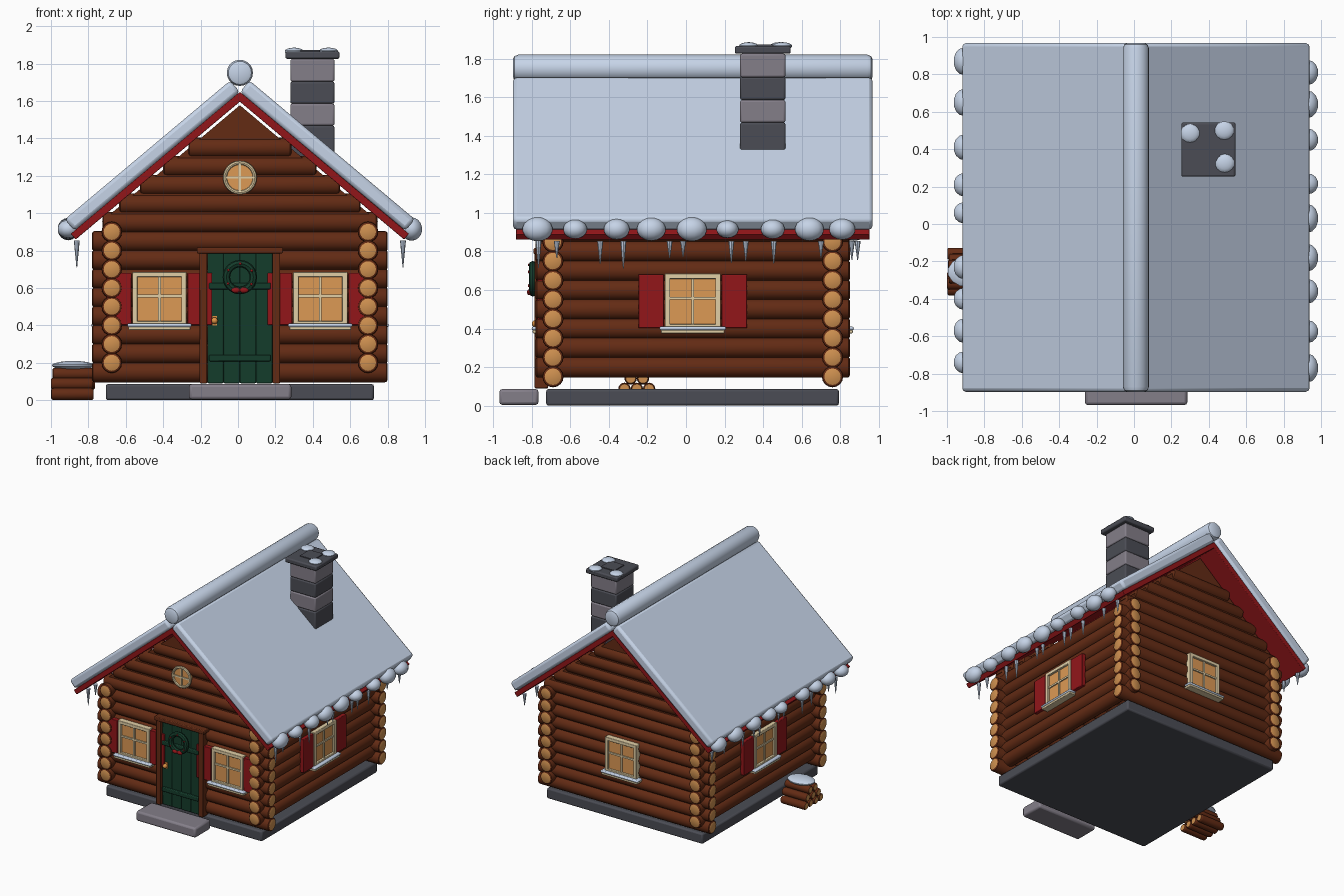
import bpy, bmesh, math, random
from mathutils import Matrix, Vector

if "Cube" in bpy.data.objects:
    bpy.data.objects.remove(bpy.data.objects["Cube"])

random.seed(4)
CX, CY = 0.01, 0.035          # cabin centre
I = Matrix.Identity(4)
T = Matrix.Translation


def material(name, rgb):
    m = bpy.data.materials.new(name)
    m.diffuse_color = (*rgb, 1)
    m.use_nodes = True
    m.node_tree.nodes["Principled BSDF"].inputs["Base Color"].default_value = m.diffuse_color
    return m


BARK = material("bark brown", (0.125, 0.024, 0.007))
CUT = material("cut wood", (0.62, 0.28, 0.08))
RED = material("barn red", (0.29, 0.008, 0.010))
SNOW = material("snow", (0.62, 0.72, 0.88))
DARK = material("dark stone", (0.07, 0.073, 0.09))
LIGHT = material("light stone", (0.23, 0.21, 0.25))
GREEN = material("door green", (0.007, 0.045, 0.024))
CREAM = material("cream trim", (0.75, 0.62, 0.38))
GLASS = material("amber glass", (0.72, 0.32, 0.09))
GOLD = material("brass", (0.75, 0.30, 0.06))


def finish(name, bm, mats, M=I, bevel=0):
    bmesh.ops.recalc_face_normals(bm, faces=bm.faces)
    me = bpy.data.meshes.new(name)
    bm.to_mesh(me)
    bm.free()
    for m in mats:
        me.materials.append(m)
    ob = bpy.data.objects.new(name, me)
    ob.matrix_world = M
    bpy.context.collection.objects.link(ob)
    if bevel:
        b = ob.modifiers.new("bevel", "BEVEL")
        b.width, b.segments = bevel, 2
    return ob


def box(name, lo, hi, mat, M=I, bevel=0):
    lo, hi = Vector(lo), Vector(hi)
    bm = bmesh.new()
    bmesh.ops.create_cube(bm, size=1, matrix=T((lo + hi) / 2) @ Matrix.Diagonal((*(hi - lo), 1)))
    return finish(name, bm, [mat], M, bevel)


def lathe(name, prof, mats, M=I, sides=16, cap=0):
    """Closed solid of revolution about local z; cap = material index of the end faces."""
    bm = bmesh.new()
    rings = [[bm.verts.new((r * math.cos(2 * math.pi * k / sides), r * math.sin(2 * math.pi * k / sides), z))
              for k in range(sides)] for r, z in prof]
    for a, b in zip(rings, rings[1:]):
        for k in range(sides):
            bm.faces.new((a[k], a[k - 1], b[k - 1], b[k]))
    for ring in (rings[0], rings[-1]):
        bm.faces.new(ring).material_index = cap
    return finish(name, bm, mats, M)


ALONG_X = Matrix.Rotation(math.pi / 2, 4, 'Y')
ALONG_Y = Matrix.Rotation(-math.pi / 2, 4, 'X')


def log(name, pos, half, rot, r=0.055, end=CUT):
    prof = [(r * .78, -half), (r * .95, -half + .006), (r, -half + .018),
            (r, half - .018), (r * .95, half - .006), (r * .78, half)]
    lathe(name, prof, [BARK, end], T(pos) @ rot, cap=1)


def blob(name, pos, size, mat=SNOW):
    bm = bmesh.new()
    bmesh.ops.create_uvsphere(bm, u_segments=14, v_segments=9, radius=1,
                              matrix=Matrix.Diagonal((*size, 1)))
    finish(name, bm, [mat], T(pos))


def ring(name, pos, major, minor, mat, n=24, m=8):
    """Torus in the xz plane."""
    bm = bmesh.new()
    v = [[bm.verts.new(((major + minor * math.cos(b)) * math.cos(a), minor * math.sin(b),
                        (major + minor * math.cos(b)) * math.sin(a)))
          for b in (2 * math.pi * j / m for j in range(m))] for a in (2 * math.pi * i / n for i in range(n))]
    for i in range(n):
        for j in range(m):
            bm.faces.new((v[i][j], v[i - 1][j], v[i - 1][j - 1], v[i][j - 1]))
    finish(name, bm, [mat], T(pos))


# Foundation and door step
box("foundation", (-.707, -.725, 0), (.727, .793, .086), DARK, bevel=.012)
box("door_step", (-.262, -.968, .004), (.285, -.765, .086), LIGHT, bevel=.015)

# Log walls: front/back courses and half-offset side courses
for i in range(8):
    for s in (-1, 1):
        log("cross_log", (CX, CY + s * .725, .15 + .1 * i), .79, ALONG_X)
        log("side_log", (CX + s * .685, CY, .2 + .1 * i), .815, ALONG_Y)

# Gables: shortening logs in front of a triangular panel
for s in (-1, 1):
    y = CY + s * .725
    for i, half in enumerate((.735, .645, .535, .41, .275)):
        log("gable_log", (CX, y, .95 + .1 * i), half, ALONG_X, end=BARK)
    bm = bmesh.new()
    tri = [[bm.verts.new((CX + x, y + d, z)) for x, z in ((-.74, .955), (.74, .955), (0, 1.577))] for d in (-.03, .03)]
    for t in tri:
        bm.faces.new(t)
    for k in range(3):
        bm.faces.new((tri[0][k], tri[0][k - 1], tri[1][k - 1], tri[1][k]))
    finish("gable_panel", bm, [BARK])

# Roof: red boards under a thick snow slab, mirrored about the ridge
for s in (-1, 1):
    R = T((CX, CY, 1.648)) @ Matrix.Rotation(s * math.radians(40), 4, 'Y')
    for name, x, y, lo, hi, mat, bev in (("roof_boards", 1.18, .917, -.04, 0, RED, .004),
                                         ("roof_snow", 1.155, .933, 0, .08, SNOW, .02)):
        a, b = sorted((0, s * x))
        box(name, (a, -y, lo), (b, y, hi), mat, R, bev)
lathe("ridge_snow", [(.045, -.933), (.062, -.925), (.07, -.905), (.07, .905), (.062, .925), (.045, .933)],
      [SNOW], T((CX, CY, 1.75)) @ ALONG_Y, 20)

# Eave snow lumps (y, radius) and icicles (y, length)
LUMPS = {1: ((-.77, .078), (-.575, .062), (-.36, .067), (-.18, .075), (.03, .078), (.215, .057), (.45, .062),
             (.64, .075), (.81, .068)),
         -1: ((-.74, .06), (-.57, .067), (-.40, .06), (-.23, .066), (.06, .058), (.21, .064), (.41, .07),
              (.65, .074), (.87, .075))}
ICICLES = ((-.765, .14), (-.67, .09), (-.445, .12), (-.325, .145), (-.085, .09), (-.015, .085),
           (.235, .115), (.31, .105), (.455, .12), (.70, .09), (.86, .10))
for s in (-1, 1):
    for y, r in LUMPS[s]:
        blob("eave_lump", (CX + s * .918, y, .915), (.058, r, r * .8))
    for y, h in ICICLES:
        lathe("icicle", [(.002, -h), (.009, -h * .5), (.016, 0)], [SNOW], T((CX + s * .872, y + (s < 0) * .03, .855)), 8)

# Chimney
C = T((.398, .398, 0))
for z0, z1, mat in ((1.25, 1.468, DARK), (1.468, 1.585, LIGHT), (1.585, 1.703, DARK), (1.703, 1.825, LIGHT)):
    box("chimney_block", (-.118, -.118, z0), (.118, .118, z1), mat, C, .01)
box("chimney_cap", (-.145, -.145, 1.825), (.145, .145, 1.865), DARK, C, .01)
box("chimney_flue", (-.063, -.063, 1.85), (.063, .063, 1.872), DARK, C)
for x, y in ((.30, .485), (.483, .50), (.485, .325)):
    blob("chimney_snow", (x, y, 1.865), (.052, .05, .02))


def window(P, shutters=True):
    """Local frame: x across, -y outward, z up from the ground."""
    box("window_glass", (-.13, -.012, .4), (.13, .02, .67), GLASS, P)
    for s in (-1, 1):
        box("window_jamb", (s * .131 - .014, -.03, .395), (s * .131 + .014, .02, .685), CREAM, P, .004)
        if shutters:
            a, b = sorted((s * .15, s * .282))
            box("shutter", (a, -.026, .402), (b, .01, .68), RED, P, .004)
    for z in (.41, .672):
        box("window_rail", (-.145, -.03, z - .014), (.145, .02, z + .014), CREAM, P, .004)
    box("window_mullion", (-.007, -.022, .4), (.007, 0, .67), CREAM, P)
    box("window_crossbar", (-.13, -.022, .55), (.13, 0, .564), CREAM, P)
    box("window_sill", (-.165, -.05, .375), (.165, .02, .393), CREAM, P, .004)
    box("sill_snow", (-.172, -.055, .391), (.172, .01, .41), SNOW, P, .008)


def rot(deg):
    return Matrix.Rotation(math.radians(deg), 4, 'Z')


FRONT = T((CX, CY - .78, 0))
for s in (-1, 1):
    window(FRONT @ T((s * .43, 0, 0)))
    window(T((CX + s * .74, CY, 0)) @ rot(s * 90))
window(T((CX, CY + .78, 0)) @ rot(180), False)

# Round gable window
lathe("round_glass", [(.08, -.01), (.08, .02)], [GLASS], FRONT @ T((0, 0, 1.19)) @ ALONG_Y, 24)
ring("round_frame", FRONT @ Vector((0, -.01, 1.19)), .08, .011, CREAM)
box("round_mullion", (-.006, -.018, 1.11), (.006, 0, 1.27), CREAM, FRONT)
box("round_crossbar", (-.08, -.018, 1.184), (.08, 0, 1.196), CREAM, FRONT)

# Plank door with frame, battens and knob
for k in range(4):
    x = -.174 + k * .087
    box("door_plank", (x, -.016, .09), (x + .087, .03, .79), GREEN, FRONT, .007)
for z in (.225, .61):
    box("door_batten", (-.165, -.036, z - .017), (.165, 0, z + .017), GREEN, FRONT, .006)
for s in (-1, 1):
    box("door_post", (s * .195 - .02, -.04, .09), (s * .195 + .02, .03, .79), BARK, FRONT, .005)
box("door_lintel", (-.23, -.045, .785), (.23, .03, .817), BARK, FRONT, .006)
blob("door_knob", FRONT @ Vector((-.135, -.035, .425)), (.018, .02, .018), GOLD)
box("knob_plate", (-.147, -.02, .4), (-.123, -.01, .45), GOLD, FRONT)

# Wreath with berries and bow
ring("wreath", FRONT @ Vector((0, -.05, .658)), .072, .02, GREEN)
for k in range(6):
    a = k * math.pi / 3 + .5
    blob("berry", FRONT @ Vector((.072 * math.cos(a), -.068, .658 + .072 * math.sin(a))), (.007, .007, .007), RED)
for s in (-1, 1):
    blob("bow", FRONT @ Vector((s * .022, -.068, .588)), (.024, .012, .015), RED)

# Snow-capped woodpile
for row, n in enumerate((4, 3, 2)):
    for k in range(n):
        log("firewood", (-.882 + random.uniform(-.006, .006), -.255 + (k - (n - 1) / 2) * .064, .033 + row * .054),
            .112, ALONG_X, r=.032)
blob("woodpile_snow", (-.882, -.255, .186), (.116, .085, .024))

# Smooth round parts while keeping sharp edges
bpy.ops.object.select_all(action='SELECT')
bpy.context.view_layer.objects.active = bpy.context.selected_objects[0]
bpy.ops.object.shade_smooth_by_angle(angle=math.radians(35))
